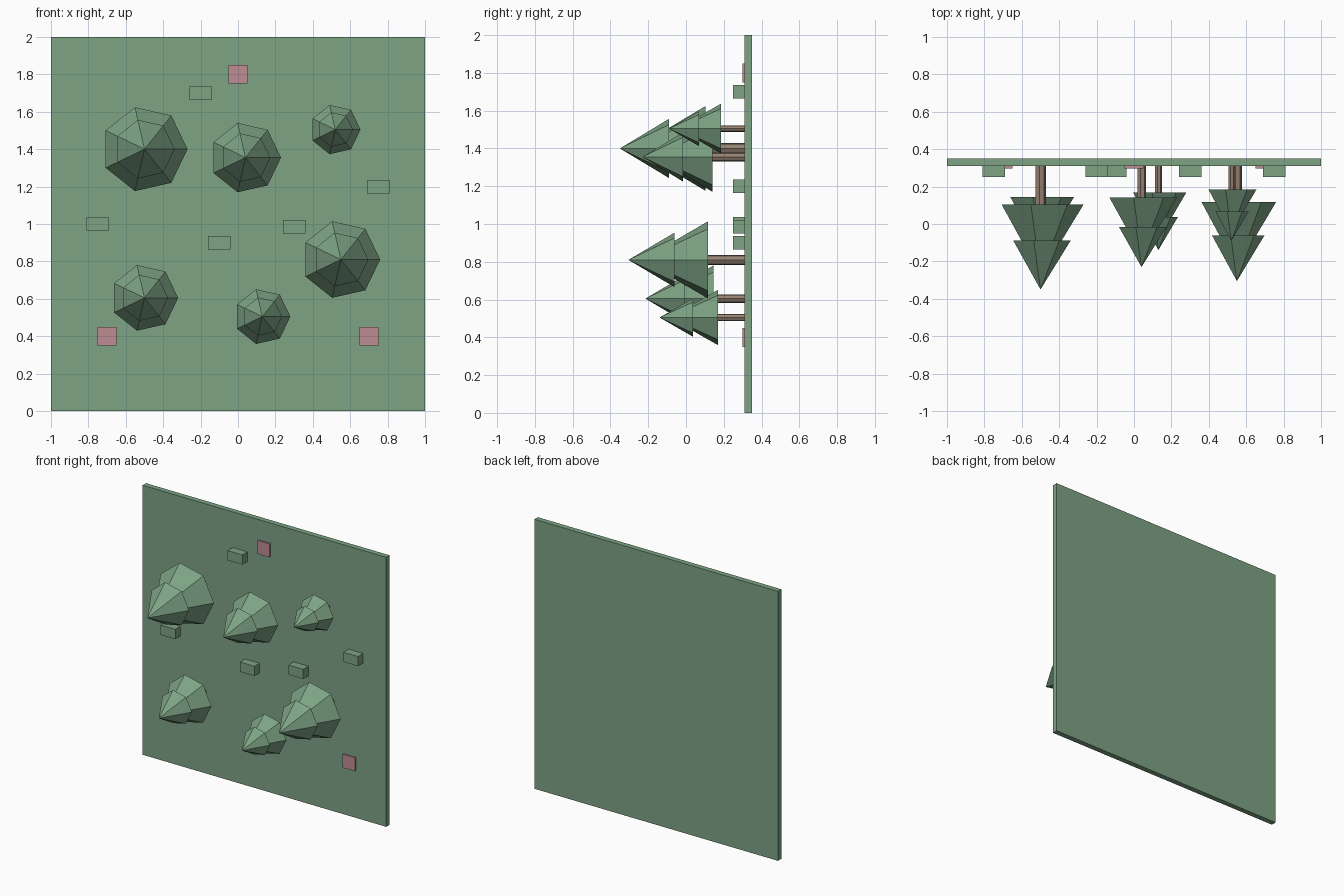
import bpy
from math import pi
from mathutils import Matrix

if "Cube" in bpy.data.objects:
    bpy.data.objects.remove(bpy.data.objects["Cube"])


def material(name, rgb):
    m = bpy.data.materials.new(name)
    m.diffuse_color = (*rgb, 1)
    m.use_nodes = True
    m.node_tree.nodes["Principled BSDF"].inputs["Base Color"].default_value = m.diffuse_color
    return m


GREEN = material("leaf_green", (0.205, 0.366, 0.231))
BROWN = material("bark_brown", (0.305, 0.223, 0.171))
PINK = material("dusty_pink", (0.515, 0.262, 0.292))
WALL_Y = 0.31   # front surface of the panel
SIDES = 7


def finish(name, mat):
    ob = bpy.context.object
    ob.name = name
    ob.data.materials.append(mat)
    return ob


def box(name, mat, x, z, w, h, y0, y1):
    bpy.ops.mesh.primitive_cube_add(size=1)
    ob = finish(name, mat)
    ob.data.transform(Matrix.Translation((x, (y0 + y1) / 2, z))
                      @ Matrix.Diagonal((w, y1 - y0, h, 1)))


def spike(name, mat, x, z, y0, y1, r0, r1):
    """Seven-sided cone or rod along -y from y0 to y1, one corner towards +x."""
    bpy.ops.mesh.primitive_cone_add(vertices=SIDES, radius1=r0, radius2=r1, depth=y0 - y1)
    ob = finish(name, mat)
    # put a corner on +x, then lay the axis along -y
    corner = max(ob.data.vertices, key=lambda v: (round(v.co.xy.length, 4), v.co.y)).co
    turn = Matrix.Rotation(-pi / 2, 4, 'Z') if corner.y > 0.99 * corner.xy.length else Matrix()
    ob.data.transform(Matrix.Translation((x, (y0 + y1) / 2, z))
                      @ Matrix.Rotation(pi / 2, 4, 'X') @ turn)


# upright ground panel
box("ground_panel", GREEN, 0, 1, 2, 2, WALL_Y, 0.35)

# trees growing out of the panel: x, z, height, radius
trees = [(-0.50, 1.40, 0.66, 0.23), (0.04, 1.355, 0.54, 0.19), (0.55, 0.81, 0.615, 0.21),
         (0.52, 1.505, 0.40, 0.135), (-0.50, 0.605, 0.525, 0.18), (0.13, 0.505, 0.45, 0.15)]
for x, z, h, r in trees:
    def level(t):
        return WALL_Y - t * h
    spike("trunk", BROWN, x, z, WALL_Y, level(0.40), 0.044 * h, 0.044 * h)
    spike("lower_foliage", GREEN, x, z, level(0.313), level(0.885), r, 0)
    spike("upper_foliage", GREEN, x, z, level(0.605), level(1.0), r * 0.7, 0)

# small hedge blocks
for x, z in [(-0.2, 1.70), (0.75, 1.20), (-0.75, 1.0), (-0.1, 0.90), (0.3, 0.985)]:
    box("hedge_block", GREEN, x, z, 0.12, 0.072, 0.25, WALL_Y)

# flower patches
for x, z in [(0, 1.8), (-0.7, 0.4), (0.7, 0.4)]:
    box("flower_patch", PINK, x, z, 0.10, 0.10, 0.298, WALL_Y)
